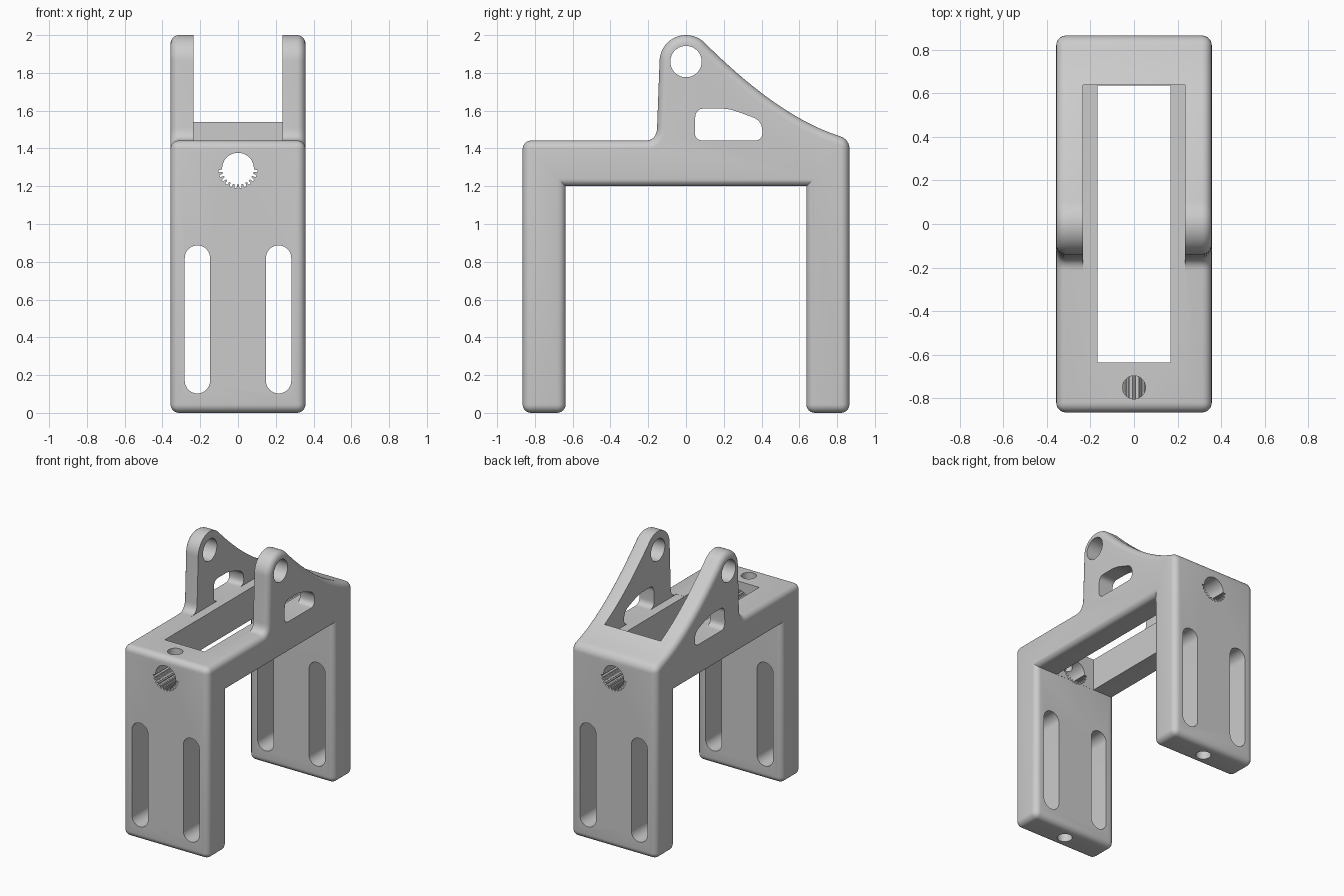
import bpy, bmesh
from math import sin, cos, pi
from mathutils import Vector

if "Cube" in bpy.data.objects:
    bpy.data.objects.remove(bpy.data.objects["Cube"])

HALF_W, HALF_L, LEG_IN = 0.357, 0.865, 0.637
DECK, UNDER = 1.442, 1.2
LUG_Z, LUG_R = 1.86, 0.14
ROUND = 0.045

grey = bpy.data.materials.new("plain grey")
grey.use_nodes = True
COLOUR = (0.6, 0.6, 0.6, 1)
grey.diffuse_color = COLOUR
grey.node_tree.nodes["Principled BSDF"].inputs["Base Color"].default_value = COLOUR


def arc(cx, cy, r, a0, a1, n):
    return [(cx + r * cos(a0 + (a1 - a0) * i / n), cy + r * sin(a0 + (a1 - a0) * i / n))
            for i in range(n + 1)]


def curve(p0, p1, p2, n):
    p0, p1, p2 = map(Vector, (p0, p1, p2))
    return [tuple(p0 * (1 - t) ** 2 + p1 * 2 * t * (1 - t) + p2 * t * t)
            for t in [i / n for i in range(n + 1)]]


def soften(corners, r):
    pts = []
    for i, c in enumerate(corners):
        c = Vector(c)
        a = c + (Vector(corners[i - 1]) - c).normalized() * r
        b = c + (Vector(corners[(i + 1) % len(corners)]) - c).normalized() * r
        pts += curve(a, c, b, 8)
    return pts


def rect(a0, b0, a1, b1):
    return [(a0, b0), (a1, b0), (a1, b1), (a0, b1)]


def prism(name, pts, axis, t0, t1):
    """Extrude a 2D outline along one axis, with faces turned outward."""
    place = {"X": lambda a, b, t: (t, a, b), "Y": lambda a, b, t: (a, t, b),
             "Z": lambda a, b, t: (a, b, t)}[axis]
    bm = bmesh.new()
    low, high = [[bm.verts.new(place(a, b, t)) for a, b in pts] for t in (t0, t1)]
    bm.faces.new(low[::-1])
    bm.faces.new(high)
    for i in range(len(pts)):
        bm.faces.new((low[i - 1], low[i], high[i], high[i - 1]))
    bm.normal_update()
    if bm.calc_volume(signed=True) < 0:
        bmesh.ops.reverse_faces(bm, faces=bm.faces[:])
    mesh = bpy.data.meshes.new(name)
    bm.to_mesh(mesh)
    bm.free()
    ob = bpy.data.objects.new(name, mesh)
    bpy.context.collection.objects.link(ob)
    return ob


# Side outline: two legs, deck, lug with a sweeping back edge
outline = [(-HALF_L, 0), (-LEG_IN, 0), (-LEG_IN, UNDER), (LEG_IN, UNDER), (LEG_IN, 0), (HALF_L, 0)]
outline += [(HALF_L, 1.446)]
outline += curve((0.8, 1.47), (0.487, 1.573), (0.1, LUG_Z + 0.098), 24)
outline += arc(0, LUG_Z, LUG_R, pi / 4, pi, 20)[1:]
outline += curve((-0.153, 1.51), (-0.156, DECK), (-0.215, DECK), 8)
outline += [(-HALF_L, DECK)]
bracket = prism("bracket", outline, "X", -HALF_W, HALF_W)
bracket.data.materials.append(grey)

# Round the outer rim and the outside corners
bm = bmesh.new()
bm.from_mesh(bracket.data)
rim = []
for e in bm.edges:
    a, b = (v.co for v in e.verts)
    if abs(a.x - b.x) < 0.001 or abs(a.y) > HALF_L - 0.01 or a.z < 0.01:
        rim.append(e)
bmesh.ops.bevel(bm, geom=rim, offset=ROUND, segments=6, profile=0.5,
                affect='EDGES', clamp_overlap=False)
bm.to_mesh(bracket.data)
bm.free()


def cut(cutter):
    """Subtract the cutter, trying the next solver if one leaves nothing."""
    cutter.hide_render = True
    bpy.context.view_layer.objects.active = bracket
    before = bracket.data.copy()
    for solver in ("EXACT", "MANIFOLD", "FLOAT"):
        mod = bracket.modifiers.new(cutter.name, "BOOLEAN")
        mod.operation, mod.solver, mod.object = "DIFFERENCE", solver, cutter
        bpy.ops.object.modifier_apply(modifier=mod.name)
        if len(bracket.data.polygons) > 20:
            break
        bracket.data = before.copy()
    bpy.data.objects.remove(cutter)


# Gap between the lugs, and the opening through the deck
cut(prism("lug_gap", rect(-0.235, -0.22, 0.235, LEG_IN), "Z", DECK - 0.001, 2.2))
cut(prism("deck_opening", rect(-0.167, -LEG_IN + 0.001, 0.167, LEG_IN - 0.001), "Z", 1.1, 1.5))

# Lug holes
cut(prism("pin_hole", arc(0, LUG_Z, 0.083, 0, 2 * pi, 48)[:-1], "X", -1, 1))
window = [(0.045, 1.441), (0.408, 1.441), (0.4, 1.548), (0.225, 1.612), (0.05, 1.612)]
cut(prism("lug_window", soften(window, 0.05), "X", -1, 1))

# Long slots in both legs
for side in (-1, 1):
    x, r = side * 0.215, 0.067
    slot = arc(x, 0.82, r, 0, pi, 20) + arc(x, 0.17, r, pi, 2 * pi, 20)
    cut(prism("leg_slot", slot, "Y", -1, 1))

# Shaft hole with a toothed lower half
teeth, hub = 12, 1.293
gear = arc(0, hub, 0.084, 0, pi, 24)
for i in range(teeth):
    for f, r in ((0.2, 0.084), (0.28, 0.104), (0.72, 0.104), (0.8, 0.084)):
        a = pi + pi * (i + f) / teeth
        gear.append((r * cos(a), hub + r * sin(a)))
cut(prism("shaft_hole", gear, "Y", -1, 1))

# Screw holes: one down into the shaft hole, one up each leg
cut(prism("top_screw_hole", arc(0, -0.75, 0.053, 0, 2 * pi, 32)[:-1], "Z", hub, 1.6))
for y in (-0.75, 0.75):
    cut(prism("foot_screw_hole", arc(0, y, 0.053, 0, 2 * pi, 32)[:-1], "Z", -0.1, 0.3))

bpy.ops.object.select_all(action="DESELECT")
bracket.select_set(True)
bpy.context.view_layer.objects.active = bracket
bpy.ops.object.shade_smooth_by_angle(angle=0.5)
